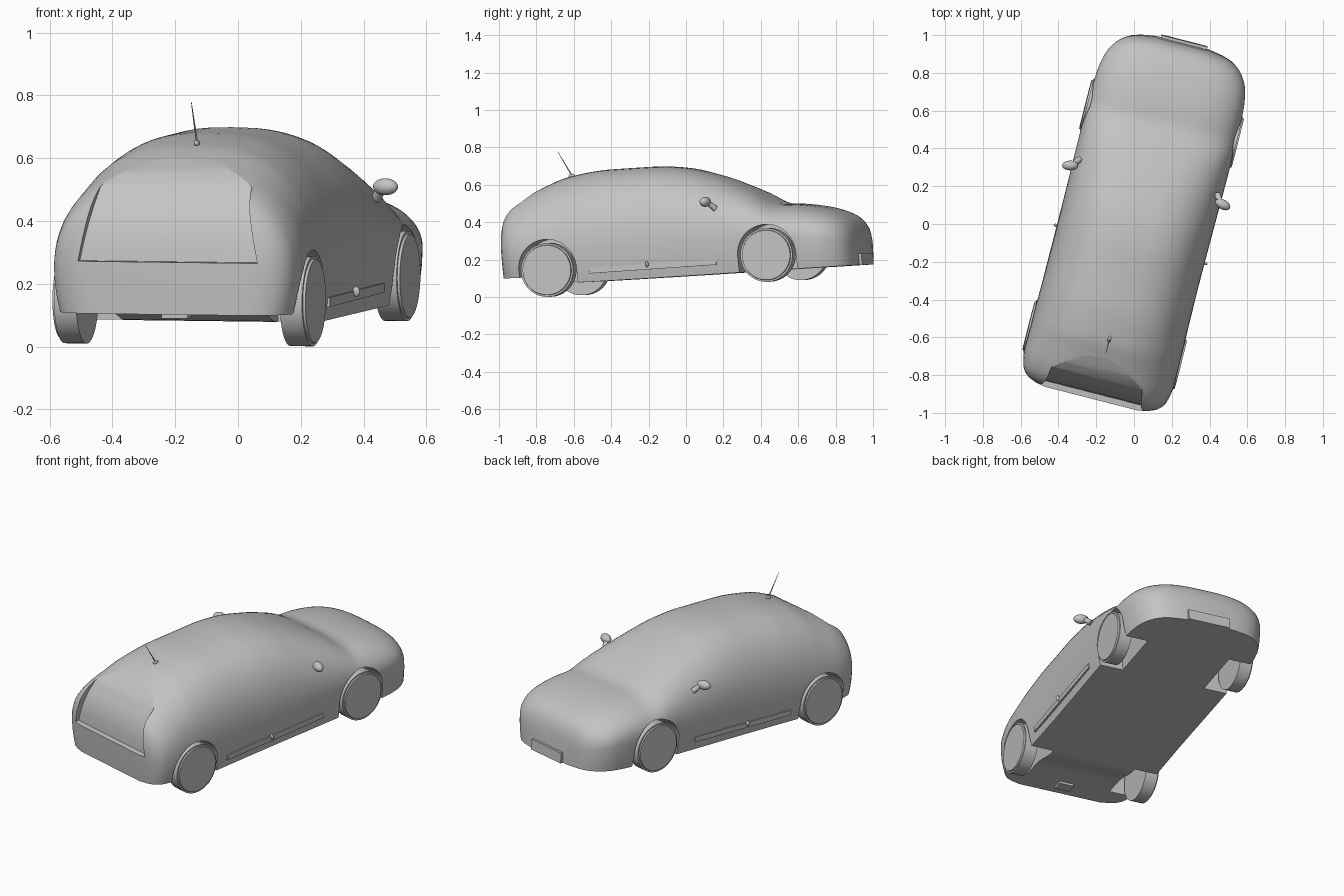
import bpy, bmesh, math
from mathutils import Matrix, Vector

cube = bpy.data.objects.get("Cube")
if cube:
    bpy.data.objects.remove(cube, do_unlink=True)

grey = bpy.data.materials.new("plain_grey")
grey.use_nodes = True
grey.diffuse_color = (0.55, 0.55, 0.55, 1)
grey.node_tree.nodes["Principled BSDF"].inputs["Base Color"].default_value = (0.55, 0.55, 0.55, 1)

# Car is built nose to +y on a flat floor, then turned and tilted into place
PLACE = (Matrix.Translation((0.007, -0.002, 0.049))
         @ Matrix.Rotation(math.radians(-14.4), 4, 'Z')
         @ Matrix.Rotation(math.radians(3.8), 4, 'X')
         @ Matrix.Rotation(math.radians(0.7), 4, 'Y'))


def finish(name, bm, angle=35):
    bmesh.ops.recalc_face_normals(bm, faces=bm.faces)
    mesh = bpy.data.meshes.new(name)
    bm.to_mesh(mesh)
    bm.free()
    mesh.materials.append(grey)
    ob = bpy.data.objects.new(name, mesh)
    bpy.context.collection.objects.link(ob)
    ob.matrix_world = PLACE
    smooth(ob, angle)
    return ob


def smooth(ob, angle):
    bpy.ops.object.select_all(action='DESELECT')
    ob.select_set(True)
    bpy.context.view_layer.objects.active = ob
    bpy.ops.object.shade_smooth_by_angle(angle=math.radians(angle))


def curve(keys):
    """Smooth monotone interpolation through (position, value) keys."""
    xs, ys = zip(*keys)
    d = [(ys[i + 1] - ys[i]) / (xs[i + 1] - xs[i]) for i in range(len(xs) - 1)]
    m = [d[0]] + [2 * a * b / (a + b) if a * b > 0 else 0 for a, b in zip(d, d[1:])] + [d[-1]]

    def f(x):
        x = min(max(x, xs[0]), xs[-1])
        i = max(k for k in range(len(d)) if xs[k] <= x)
        h = xs[i + 1] - xs[i]
        t = (x - xs[i]) / h
        return (ys[i] * (1 + 2 * t) * (1 - t) ** 2 + m[i] * h * t * (1 - t) ** 2
                + ys[i + 1] * t * t * (3 - 2 * t) + m[i + 1] * h * t * t * (t - 1))
    return f


def box(bm, centre, size):
    bmesh.ops.create_cube(bm, size=1, matrix=Matrix.Translation(centre) @ Matrix.Diagonal((*size, 1)))


def rod(bm, a, b, r1, r2, segments=12):
    a, b = Vector(a), Vector(b)
    turn = (b - a).to_track_quat('Z', 'Y').to_matrix().to_4x4()
    bmesh.ops.create_cone(bm, cap_ends=True, segments=segments, radius1=r1, radius2=r2,
                          depth=(b - a).length, matrix=Matrix.Translation((a + b) / 2) @ turn)


def ball(bm, centre, size, turn=0):
    bmesh.ops.create_uvsphere(bm, u_segments=20, v_segments=12, radius=1,
                              matrix=Matrix.Translation(centre) @ Matrix.Rotation(turn, 4, 'Z')
                              @ Matrix.Diagonal((*size, 1)))


def skin(bm, loops):
    """Join closed loops of points into one capped solid."""
    rings = [[bm.verts.new(p) for p in loop] for loop in loops]
    for r, s in zip(rings, rings[1:]):
        for k in range(len(r)):
            j = (k + 1) % len(r)
            bm.faces.new((r[k], r[j], s[j], s[k]))
    bm.faces.new(rings[0])
    bm.faces.new(rings[-1])


# Body shell: lofted sections along the length
REAR, NOSE, STATIONS, ARC = -0.935, 1.0, 64, 18
top = curve([(REAR, .41), (-.92, .455), (-.893, .497), (-.835, .54), (-.763, .572), (-.68, .604), (-.6, .632),
             (-.368, .659), (-.113, .658), (.04, .642), (.238, .585), (.442, .491), (.587, .413), (.667, .406),
             (.795, .383), (.903, .346), (.96, .308), (.985, .27), (NOSE, .22)])
half = curve([(REAR, .26), (-.92, .32), (-.9, .36), (-.855, .392), (-.76, .408), (-.2, .403), (.5, .408),
              (.735, .402), (.845, .385), (.925, .342), (.975, .275), (.992, .21), (NOSE, .15)])
floor = curve([(REAR, .115), (-.7, .11), (-.5, .066), (NOSE, .058)])
squareness = curve([(REAR, 3), (-.6, 2.7), (.2, 2.7), (.6, 3.4), (NOSE, 3)])

sections = []
for i in range(STATIONS + 1):
    t = 2 * i / STATIONS - 1
    y = (REAR + NOSE) / 2 + (NOSE - REAR) / 2 * (0.4 * t + 0.6 * math.sin(t * math.pi / 2))
    w, zt, zb, n = half(y), top(y), floor(y), squareness(y)
    waist = min(.25, zb + (zt - zb) * 0.5)
    side = [(w * .95, zb), (w * .975, zb + (waist - zb) * .3), (w * .993, zb + (waist - zb) * .65)]
    for k in range(ARC):
        a = math.pi / 2 * k / ARC
        side.append((w * math.cos(a) ** (2 / n), waist + (zt - waist) * math.sin(a) ** (2 / 2.2)))
    outline = side + [(0, zt)] + [(-x, z) for x, z in reversed(side)]
    sections.append([(x, y, z) for x, z in outline])
bm = bmesh.new()
skin(bm, sections)
body = finish("body_shell", bm)


def cut(bm):
    """Subtract a closed solid from the body, with a second solver in reserve."""
    cutter = finish("cutter", bm)
    cutter.hide_render = True
    mod = body.modifiers.new("cut", 'BOOLEAN')
    mod.operation, mod.object = 'DIFFERENCE', cutter
    result = None
    for solver in ('EXACT', 'MANIFOLD', 'FLOAT'):
        mod.solver = solver
        bpy.context.view_layer.update()
        graph = bpy.context.evaluated_depsgraph_get()
        mesh = bpy.data.meshes.new_from_object(body.evaluated_get(graph))
        if len(mesh.polygons) > len(body.data.polygons) / 2:
            result = mesh
            break
    body.modifiers.remove(mod)
    if result:
        body.data = result
    bpy.data.objects.remove(cutter, do_unlink=True)


# Recessed rear window panel
panel = [(-.903, .282), (-.896, .34), (-.88, .4), (-.85, .46), (-.805, .52), (-.75, .566), (-.677, .608),
         (-.677, .75), (-1.1, .75), (-1.1, .282)]
bm = bmesh.new()
skin(bm, [[(s * (.295 - .2 * (z - .282)), y, z) for y, z in panel] for s in (-1, 1)])
cut(bm)

# Wheel wells and wheels
WHEEL_R, WELL_R = 0.144, 0.16
for end, y in (("rear", -.652), ("front", .561)):
    arch = [(y + WELL_R * math.cos(math.pi * k / 28), WHEEL_R + .004 + WELL_R * math.sin(math.pi * k / 28))
            for k in range(29)] + [(y - WELL_R, -.05), (y + WELL_R, -.05)]
    for label, s in (("right", 1), ("left", -1)):
        bm = bmesh.new()
        skin(bm, [[(s * x, b, z) for b, z in arch] for x in (.25, .6)])
        cut(bm)
        bm = bmesh.new()
        rod(bm, (s * .335, y, WHEEL_R), (s * .408, y, WHEEL_R), WHEEL_R, WHEEL_R, 56)
        rod(bm, (s * .4, y, WHEEL_R), (s * .416, y, WHEEL_R), WHEEL_R * .95, WHEEL_R * .92, 56)
        finish(f"{end}_{label}_wheel", bm)
smooth(body, 32)

# Door mirrors, lower side strips and small side knobs
for label, s in (("right", 1), ("left", -1)):
    bm = bmesh.new()
    ball(bm, (s * .417, .247, .45), (.043, .026, .027), s * -.25)
    rod(bm, (s * .376, .288, .41), (s * .4, .26, .443), .017, .014)
    finish(f"{label}_door_mirror", bm, 60)
    bm = bmesh.new()
    box(bm, (s * .397, -.07, .125), (.012, .7, .03))
    finish(f"{label}_side_strip", bm)
    bm = bmesh.new()
    ball(bm, (s * .408, -.1, .138), (.012, .008, .016))
    finish(f"{label}_side_knob", bm, 60)

# Front number plate
bm = bmesh.new()
box(bm, (.01, .995, .088), (.25, .04, .062))
finish("front_plate", bm)

# Tow bracket under the tail
bm = bmesh.new()
box(bm, (.01, -.85, .107), (.085, .06, .016))
finish("tail_bracket", bm)

# Roof aerial
bm = bmesh.new()
ball(bm, (.01, -.582, .639), (.009, .018, .01))
rod(bm, (.01, -.582, .64), (.01, -.652, .775), .004, .001, 8)
finish("roof_aerial", bm, 60)
